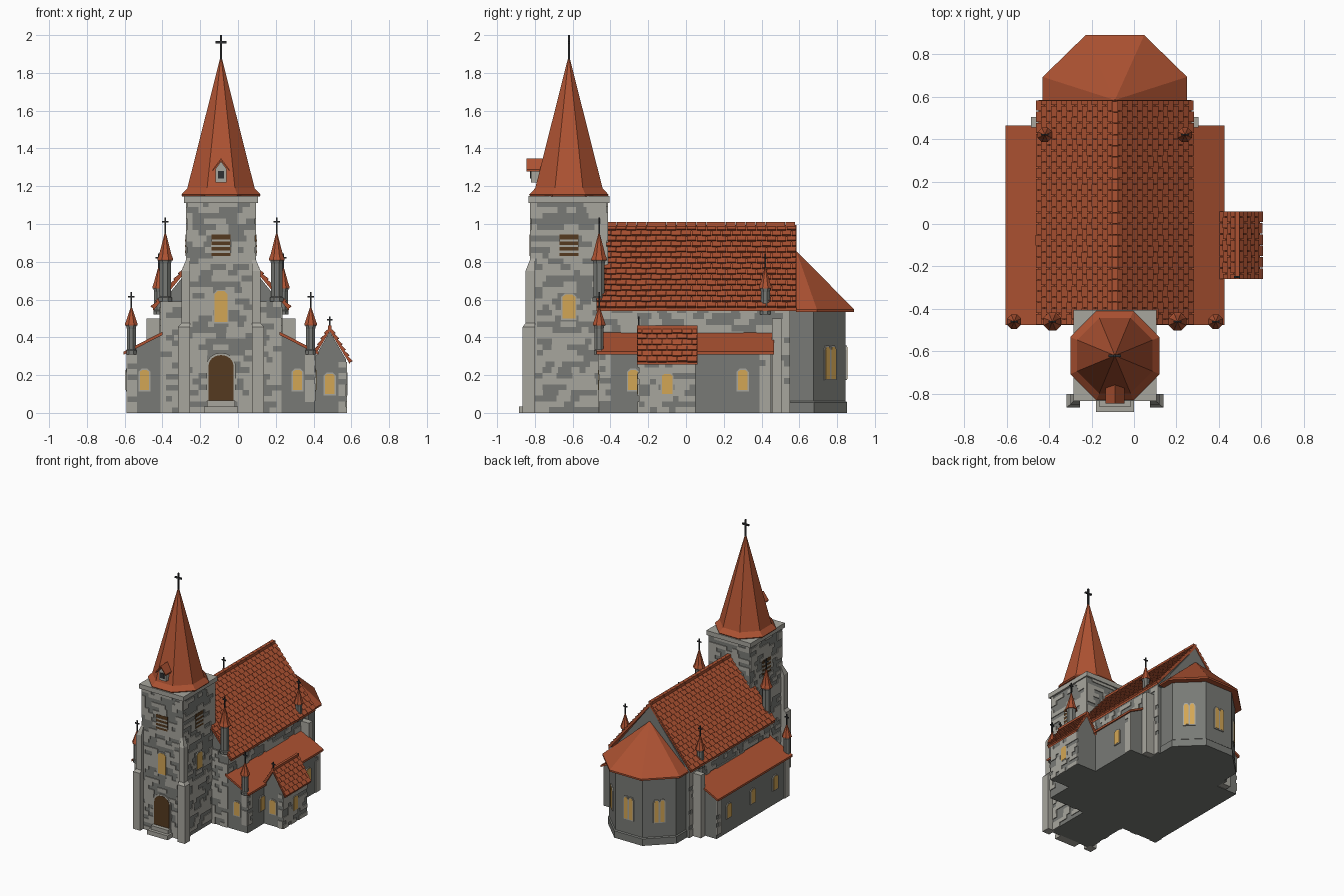
import bpy, bmesh, math, random
from mathutils import Vector as V

if "Cube" in bpy.data.objects:
    bpy.data.objects.remove(bpy.data.objects["Cube"])
random.seed(4)
CX, TY = -0.09, -0.62          # church axis, tower centre
X, Y, Z = V((1, 0, 0)), V((0, 1, 0)), V((0, 0, 1))


def material(name, r, g, b):
    m = bpy.data.materials.new(name)
    m.diffuse_color = (r, g, b, 1)
    m.use_nodes = True
    m.node_tree.nodes["Principled BSDF"].inputs["Base Color"].default_value = m.diffuse_color
    return m


GREY = material("wall_grey", 0.19, 0.195, 0.18)
LIGHT = material("light_stone", 0.39, 0.38, 0.34)
ROOF = material("roof_red", 0.42, 0.085, 0.032)
GLASS = material("amber_glass", 0.65, 0.38, 0.09)
WOOD = material("dark_wood", 0.09, 0.042, 0.014)
IRON = material("black_iron", 0.028, 0.03, 0.032)


def part(name, mat, solids):
    """One object from a list of solids; each solid is a list of equal rings, capped."""
    bm = bmesh.new()
    for rings in solids:
        vs = [[bm.verts.new(p) for p in r] for r in rings]
        n = len(vs[0])
        for a, b in zip(vs, vs[1:]):
            for i in range(n):
                bm.faces.new((a[i], a[(i + 1) % n], b[(i + 1) % n], b[i]))
        bm.faces.new(vs[0][::-1])
        bm.faces.new(vs[-1])
    bmesh.ops.recalc_face_normals(bm, faces=bm.faces)
    me = bpy.data.meshes.new(name)
    bm.to_mesh(me)
    bm.free()
    me.materials.append(mat)
    ob = bpy.data.objects.new(name, me)
    bpy.context.collection.objects.link(ob)
    return ob


def prism(pts, vec):
    pts = [V(p) for p in pts]
    return [pts, [p + V(vec) for p in pts]]


def box(x0, x1, y0, y1, z0, z1):
    return prism([(x0, y0, z0), (x1, y0, z0), (x1, y1, z0), (x0, y1, z0)], (0, 0, z1 - z0))


def along_y(pts, y0, y1, cx=CX):
    """Front profile of (x, z) pulled along y."""
    return prism([(cx + x, y0, z) for x, z in pts], (0, y1 - y0, 0))


def turned(x, y, prof, n=8):
    """Profile of (flat radius, z) turned into n flat sides, one facing front."""
    k = 1 / math.cos(math.pi / n)
    ang = [(i + .5) * 2 * math.pi / n for i in range(n)]
    return [[V((x + r * k * math.cos(a), y + r * k * math.sin(a), z)) for a in ang] for r, z in prof]


def cross(x, y, z0, z1, arm, t):
    zc = z0 + (z1 - z0) * .68
    return [box(x - t, x + t, y - t, y + t, z0 - .02, z1), box(x - arm, x + arm, y - t, y + t, zc - t, zc + t)]


def stones(name, o, u, n, w, h, lo=.03, chance=.5):
    """Thin light stones in random courses on a wall, with toothed corner blocks."""
    o, out, rows = V(o), [], round(h / lo)
    rh = h / rows
    for r in range(rows):
        p, first = 0, True
        while p < w - .004:
            q = p + (random.choice((.03, .06)) if first else random.uniform(.03, .085))
            if w - q < .025:
                q = w
            if random.random() < (.75 if first or q == w else chance):
                a, b = o + u * p + Z * rh * r, o + u * q + Z * rh * r
                out.append(prism([a, b, b + Z * rh, a + Z * rh], n * .006))
            p, first = q, False
    part(name, LIGHT, out)


def tiles(o, along, up, length, slope, rows, cols):
    """Staggered, lapped tiles on a slope starting at eave corner o."""
    o, out = V(o), []
    nrm = along.cross(up)
    nrm = nrm if nrm.z > 0 else -nrm
    tw, th = length / cols, slope / rows
    for r in range(rows):
        for c in range(cols + r % 2):
            a = max(0, (c - .5 * (r % 2)) * tw) + .002
            b = min(length, (c + 1 - .5 * (r % 2)) * tw) - .002
            s0, s1 = r * th - random.uniform(0, .004), min(slope, (r + 1.15) * th)
            low = [o + along * t + up * s0 for t in (a, b)]
            high = [o + along * t + up * s1 for t in (a, b)]
            out.append([[low[0], low[1], high[1], high[0]],
                        [low[0] + nrm * .014, low[1] + nrm * .014, high[1] + nrm * .003, high[0] + nrm * .003]])
    return out


frames, panes = [], []


def window(o, u, n, w, h):
    """Pointed window, o = middle of the sill."""
    o = V(o)
    def shape(g):
        x = w / 2 + g
        return [o + u * a + Z * b for a, b in ((-x, -g), (x, -g), (x, h * .88), (x * .5, h * .97 + g), (-x * .5, h * .97 + g), (-x, h * .88))]
    frames.append(prism(shape(.007), n * .0075))
    panes.append(prism(shape(0), n * .0095))


# tower, cornice, corner buttresses, step
part("tower", GREY, [box(-.27, .09, -.82, -.42, 0, 1.12)])
stones("tower_front_stones", (-.27, -.82, 0), X, -Y, .36, 1.12)
stones("tower_right_stones", (.09, -.82, 0), Y, X, .40, 1.12)
stones("tower_left_stones", (-.27, -.82, 0), Y, -X, .40, 1.12)
stones("tower_back_stones", (-.27, -.42, .7), X, Y, .36, .42)
part("tower_cornice", LIGHT, [box(-.285, .105, -.835, -.405, 1.112, 1.148)])
butt = []
for s in (-1, 1):
    def rect(a, b, y0, y1, z):
        return [V((CX + s * p, q, z)) for p, q in ((a, y0), (b, y0), (b, y1), (a, y1))]
    butt.append([rect(.165, .228, -.865, -.80, 0), rect(.165, .228, -.865, -.80, .455),
                 rect(.165, .21, -.85, -.80, .475), rect(.165, .21, -.85, -.80, .75),
                 rect(.165, .181, -.822, -.80, .82)])
    butt.append(box(CX + s * .32, CX + s * .395, .455, .505, 0, .5))      # rear nave buttress
part("buttresses", LIGHT, butt)
part("door_step", LIGHT, [box(-.18, 0, -.885, -.82, 0, .035), box(-.165, -.015, -.86, -.82, .035, .065)])

# arched door
def arch(w, z0, zs, zt):
    return [(-w, z0)] + [(-w * math.cos(i * math.pi / 8), zs + (zt - zs) * math.sin(i * math.pi / 8)) for i in range(9)] + [(w, z0)]
part("door_surround", LIGHT, [along_y(arch(.078, .06, .25, .318), -.828, -.81)])
part("door", WOOD, [along_y(arch(.066, .06, .25, .306), -.8295, -.81)])

# belfry louvres and tower windows
slats, holes = [], []
for o, u, n in (((CX, -.82, .83), X, -Y), ((.09, TY, .83), Y, X), ((-.27, TY, .83), Y, -X)):
    o = V(o)
    def plate(z0, z1, d):
        return prism([o - u * .05 + Z * z0, o + u * .05 + Z * z0, o + u * .05 + Z * z1, o - u * .05 + Z * z1], n * d)
    holes.append(plate(0, .115, .0075))
    slats += [plate(z, z + .012, .0095) for z in (.017, .047, .077)]
    window(o - Z * (.35 if n == -Y else .33), u, n, .068, .17 if n == -Y else .13)
part("louvre_openings", WOOD, holes)
part("louvre_slats", LIGHT, slats)

# spire with dormer
part("spire", ROOF, [turned(CX, TY, [(.205, 1.146), (.21, 1.155), (.178, 1.19), (.0015, 1.89)])])
part("dormer", LIGHT, [along_y([(-.03, 1.22), (.03, 1.22), (.03, 1.29), (0, 1.332), (-.03, 1.29)], -.82, -.72)])
part("dormer_window", IRON, [box(CX - .016, CX + .016, -.826, -.81, 1.24, 1.28)])
part("dormer_roof", ROOF, [along_y([(-.045, 1.278), (0, 1.336), (.045, 1.278), (.045, 1.288), (0, 1.348), (-.045, 1.288)], -.845, -.72)])

# nave, with rear gable
part("nave", GREY, [along_y([(-.32, 0), (.32, 0), (.32, .575), (0, .97), (-.32, .575)], -.45, .55),
                    along_y([(-.33, .55), (.33, .55), (0, .972)], .55, .582)])
part("front_shoulders", GREY, [box(CX - .32, CX + .32, -.457, -.42, 0, .59)])
stones("nave_front_left_stones", (-.41, -.457, 0), X, -Y, .14, .59)
stones("nave_front_right_stones", (.09, -.457, 0), X, -Y, .14, .59)
for s, side in ((-1, "left"), (1, "right")):
    stones("nave_%s_stones" % side, (CX + s * .32, -.455, .4), Y, X * s, 1.005, .16)
    stones("nave_%s_rear_stones" % side, (CX + s * .32, .46, 0), Y, X * s, .09, .4)
nave_roof = [along_y([(-.36, .54), (0, .972), (.36, .54), (.36, .558), (0, .994), (-.36, .558)], -.475, .585)]
for s in (-1, 1):
    up = V((-s * .36, 0, .436))
    nave_roof += tiles((CX + s * .36, -.475, .558), Y, up.normalized(), 1.06, up.length, 15, 20)
nave_roof += [box(CX - .014, CX + .014, -.47 + i * .0525, -.42 + i * .0525, .985, 1.01) for i in range(20)]
part("nave_roof", ROOF, nave_roof)

# side aisles with lean-to roofs and corner stones
aisles, lean = [], []
for s, side in ((-1, "left"), (1, "right")):
    aisles.append(along_y([(s * .3, 0), (s * .495, 0), (s * .495, .32), (s * .3, .42)], -.457, .45))
    lean.append(along_y([(s * .516, .308), (s * .516, .324), (s * .31, .43), (s * .31, .412)], -.475, .465))
    stones("aisle_%s_corner_stones" % side, (CX + s * .495 - (.05 if s > 0 else 0), -.457, 0), X, -Y, .05, .32)
    for y in (-.457, .39):
        stones("aisle_%s_side_stones" % side, (CX + s * .495, y, 0), Y, X * s, .06, .31)
    window((CX + s * .405 + .0, -.457, .12), X, -Y, .05, .11)
    for y in (-.28, 0, .30):
        if s < 0 or y:
            window((CX + s * .495, y, .12), Y, X * s, .052, .11)
part("aisles", GREY, aisles)
part("aisle_roofs", ROOF, lean)

# side porch
PX = .486
part("porch", GREY, [along_y([(-.085, 0), (.085, 0), (.085, .285), (0, .43), (-.085, .285)], -.25, .05, PX)])
stones("porch_side_stones", (PX + .085, -.25, 0), Y, X, .30, .27)
stones("porch_front_stones", (PX + .045, -.25, 0), X, -Y, .04, .27)
window((PX, -.25, .10), X, -Y, .052, .11)
window((PX + .085, -.10, .10), Y, X, .055, .11)
porch_roof = [along_y([(-.108, .255), (0, .432), (.108, .255), (.108, .27), (0, .448), (-.108, .27)], -.26, .06, PX)]
for s in (-1, 1):
    up = V((-s * .108, 0, .178))
    porch_roof += tiles((PX + s * .108, -.26, .27), Y, up.normalized(), .32, up.length, 6, 6)
porch_roof += [box(PX - .01, PX + .01, -.26, .06, .445, .463)]
part("porch_roof", ROOF, porch_roof)

# apse: five-sided wall, plinth and hipped roof
def apse_ring(g, z):
    h = [(.295 + g, .55), (.295 + g, .675 + g * .4), (.12 + g * .4, .845 + g)]
    return [V((CX + a, b, z)) for a, b in h] + [V((CX - a, b, z)) for a, b in h[::-1]]
part("apse", GREY, [[apse_ring(0, 0), apse_ring(0, .545)]])
part("apse_plinth", GREY, [[apse_ring(.008, 0), apse_ring(.008, .055), apse_ring(0, .062)]])
eave = [apse_ring(.045, z) for z in (.535, .548)]
for r in eave:
    for p in r:
        p.y = max(p.y, .583)
part("apse_roof", ROOF, [eave + [[V((CX, .584, .855)) + (p - V((CX, .584, .548))) * .008 for p in eave[1]]]])
wall = apse_ring(0, .18)
for i in (1, 2, 3):
    u = (wall[i + 1] - wall[i]).normalized()
    mid = (wall[i] + wall[i + 1]) / 2
    for d in (-.022, .022):
        window(mid + u * d, u, V((u.y, -u.x, 0)), .032, .175)

part("window_frames", LIGHT, frames)
part("window_glass", GLASS, panes)

# corner turrets: x offset, y, base, shaft top, tip, cross top, radius
shafts, caps, crosses = [], [], cross(CX, TY, 1.88, 2.0, .029, .006)
for dx, y, z0, z1, z2, z3, r in ((.295, -.46, .59, .81, .96, 1.035, .035), (.475, -.46, .31, .465, .565, .64, .028),
                                 (.33, .42, .52, .66, .775, .845, .028)):
    for s in (-1, 1):
        x = CX + s * dx
        shafts.append(turned(x, y, [(r, z0), (r, z0 + .02), (r * .85, z0 + .025), (r * .85, z1 - .02), (r, z1)]))
        caps.append(turned(x, y, [(r * 1.2, z1 - .002), (r * 1.2, z1 + .005), (r * .95, z1 + .025), (.0015, z2)]))
        crosses += cross(x, y, z2, z3, .018, .004)
part("turret_shafts", GREY, shafts)
part("turret_caps", ROOF, caps)
crosses += cross(PX, -.25, .455, .51, .014, .004)
part("crosses", IRON, crosses)
